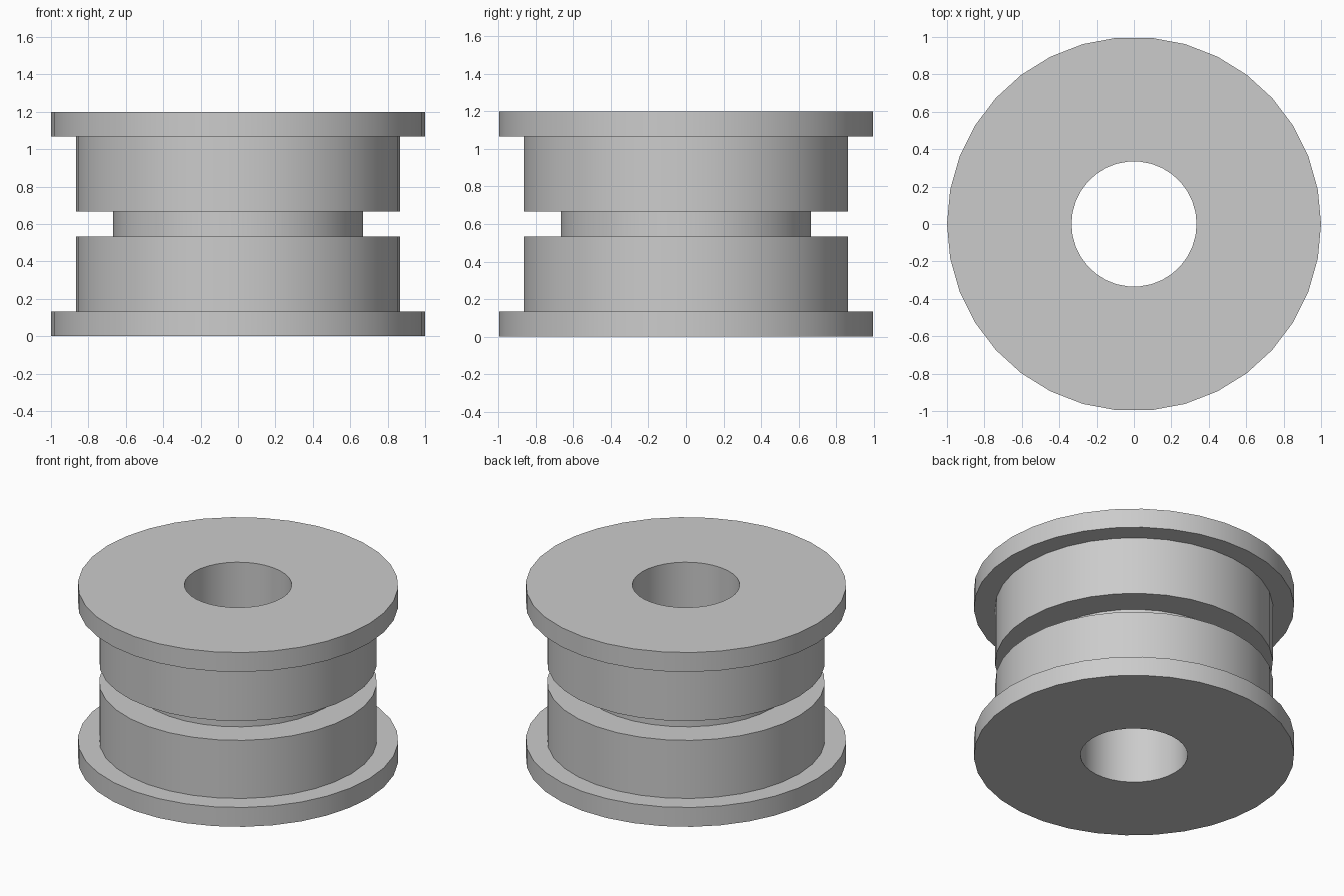
import bpy, bmesh, math

cube = bpy.data.objects.get("Cube")
if cube:
    bpy.data.objects.remove(cube, do_unlink=True)

SIDES = 34
BORE, GROOVE, BODY, FLANGE = 0.335, 0.667, 0.867, 1.0   # radii
STEP = 0.4 / 3                                          # flange and groove thickness
HEIGHT = 9 * STEP

# Plain grey material
grey = bpy.data.materials.new("light_grey")
grey.use_nodes = True
colour = (0.6, 0.6, 0.6, 1)
grey.diffuse_color = colour
grey.node_tree.nodes["Principled BSDF"].inputs["Base Color"].default_value = colour

# Half section (radius, height), mirrored about mid height
lower = [(BORE, 0), (FLANGE, 0), (FLANGE, STEP), (BODY, STEP),
         (BODY, 4 * STEP), (GROOVE, 4 * STEP)]
profile = lower + [(r, HEIGHT - z) for r, z in reversed(lower)]


def lathe(name, section, material):
    """Revolve a closed section around the z axis."""
    bm = bmesh.new()
    rings = []
    for r, z in section:
        angles = [math.tau * i / SIDES for i in range(SIDES)]
        rings.append([bm.verts.new((r * math.cos(a), r * math.sin(a), z)) for a in angles])
    for k, ring in enumerate(rings):
        above = rings[(k + 1) % len(rings)]
        for i in range(SIDES):
            j = (i + 1) % SIDES
            bm.faces.new((ring[i], ring[j], above[j], above[i]))
    bmesh.ops.recalc_face_normals(bm, faces=bm.faces)
    mesh = bpy.data.meshes.new(name)
    bm.to_mesh(mesh)
    bm.free()
    mesh.materials.append(material)
    obj = bpy.data.objects.new(name, mesh)
    bpy.context.collection.objects.link(obj)
    return obj


# Flanged bushing with a central groove and through bore
bushing = lathe("grooved_bushing", profile, grey)
bpy.ops.object.select_all(action="DESELECT")
bushing.select_set(True)
bpy.context.view_layer.objects.active = bushing
bpy.ops.object.shade_smooth_by_angle(angle=math.radians(30))
